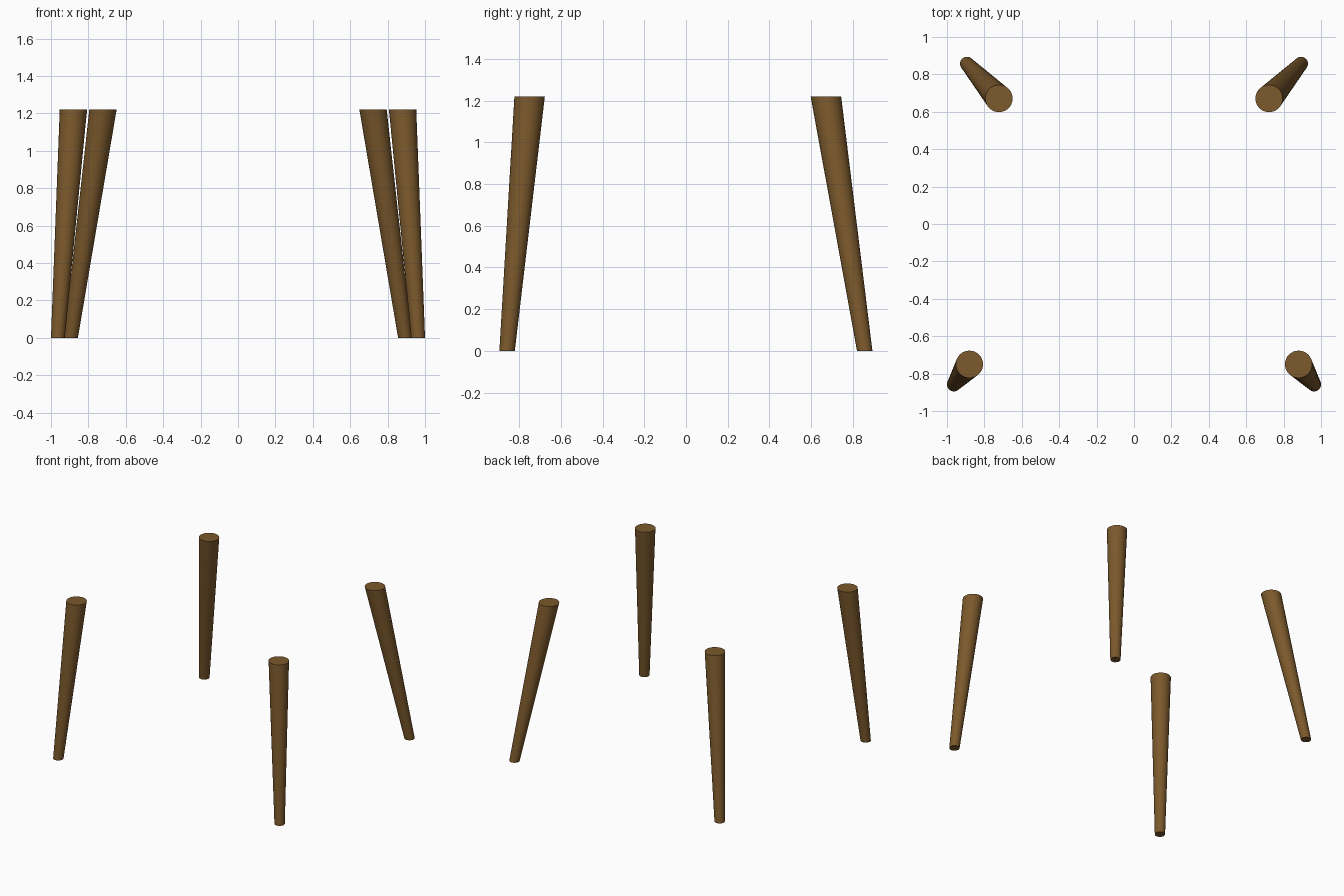
import bpy, bmesh, math
from mathutils import Vector

if "Cube" in bpy.data.objects:
    bpy.data.objects.remove(bpy.data.objects["Cube"])

wood = bpy.data.materials.new("brown_wood")
wood.diffuse_color = (0.20, 0.10, 0.025, 1)
wood.use_nodes = True
wood.node_tree.nodes["Principled BSDF"].inputs["Base Color"].default_value = wood.diffuse_color

HEIGHT, JOINT = 1.22, 0.35      # leg top and foot seam heights
R_FOOT, R_TOP = 0.037, 0.073    # radii at floor and top
SIDES = 32


def tapered_post(name, a, b, ra, rb):
    """Slanted, tapered round post with level ends."""
    bm = bmesh.new()
    rings = []
    for c, r in ((a, ra), (b, rb)):
        rings.append([bm.verts.new((c.x + r * math.cos(t), c.y + r * math.sin(t), c.z))
                      for t in (2 * math.pi * i / SIDES for i in range(SIDES))])
    low, high = rings
    for i in range(SIDES):
        j = (i + 1) % SIDES
        bm.faces.new((low[i], low[j], high[j], high[i]))
    bm.faces.new(low[::-1])
    bm.faces.new(high)
    mesh = bpy.data.meshes.new(name)
    bm.to_mesh(mesh)
    bm.free()
    mesh.materials.append(wood)
    obj = bpy.data.objects.new(name, mesh)
    bpy.context.collection.objects.link(obj)
    bpy.ops.object.select_all(action='DESELECT')
    obj.select_set(True)
    bpy.context.view_layer.objects.active = obj
    bpy.ops.object.shade_smooth_by_angle(angle=math.radians(30))


# Floor and top centres of the right-hand legs, mirrored to the left
legs = {
    "front": ((0.963, -0.858), (0.88, -0.75)),
    "back": ((0.893, 0.857), (0.722, 0.671)),
}
f = JOINT / HEIGHT
r_joint = R_FOOT + (R_TOP - R_FOOT) * f
for place, (foot, top) in legs.items():
    for side, s in (("right", 1), ("left", -1)):
        a = Vector((s * foot[0], foot[1], 0))
        b = Vector((s * top[0], top[1], HEIGHT))
        m = a.lerp(b, f)
        # Foot tip below the seam, main leg above it
        tapered_post(f"{place}_{side}_foot", a, m, R_FOOT, r_joint)
        tapered_post(f"{place}_{side}_leg", m, b, r_joint, R_TOP)
